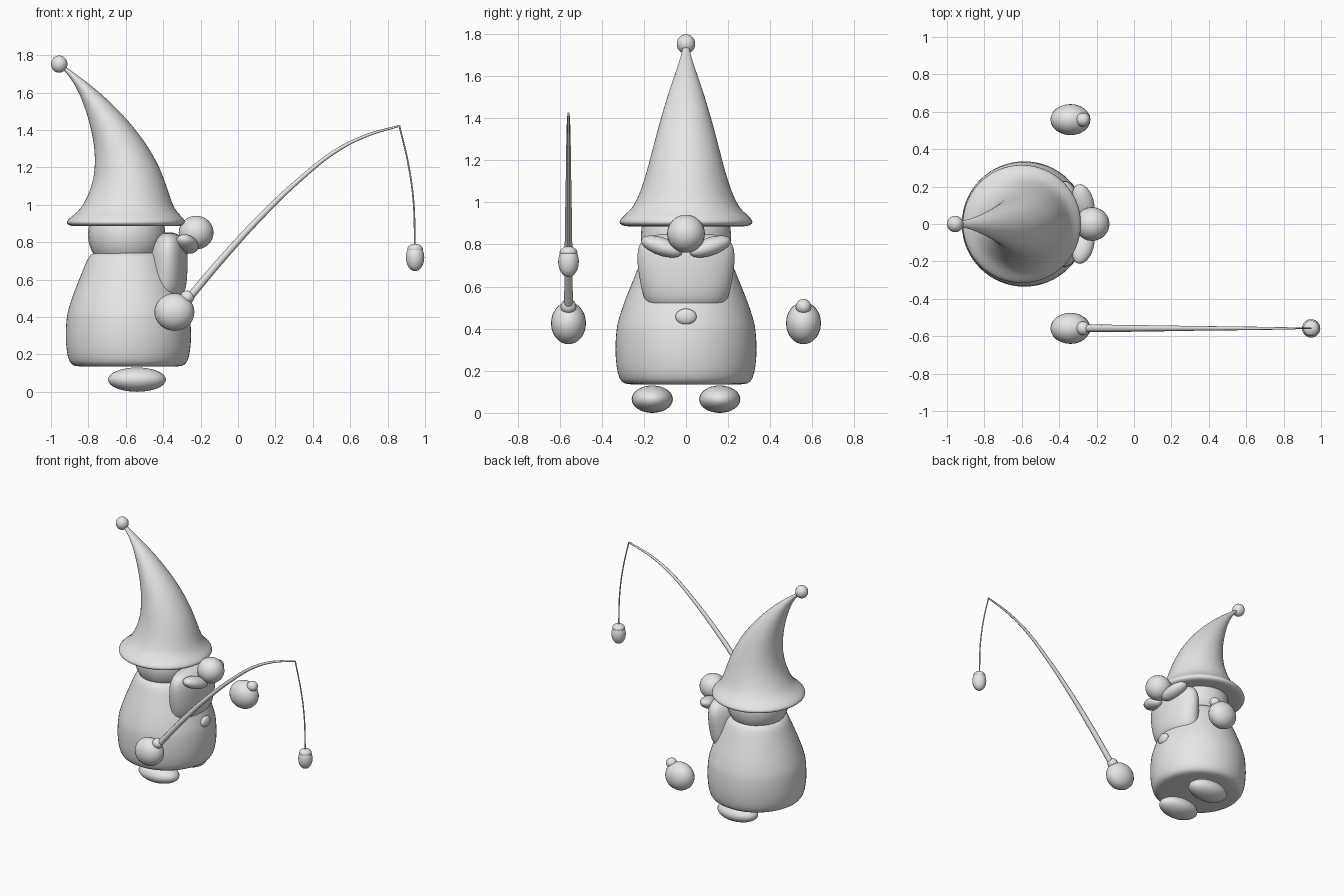
import bpy
import bmesh
import math
from mathutils import Matrix, Euler

if "Cube" in bpy.data.objects:
    bpy.data.objects.remove(bpy.data.objects["Cube"], do_unlink=True)

GREY = (0.8, 0.8, 0.8, 1)
clay = bpy.data.materials.new("plain_grey")
clay.use_nodes = True
clay.diffuse_color = GREY
clay.node_tree.nodes["Principled BSDF"].inputs["Base Color"].default_value = GREY


def add_mesh(name, bm):
    bmesh.ops.recalc_face_normals(bm, faces=bm.faces[:])
    for face in bm.faces:
        face.smooth = True
    mesh = bpy.data.meshes.new(name)
    bm.to_mesh(mesh)
    bm.free()
    mesh.materials.append(clay)
    obj = bpy.data.objects.new(name, mesh)
    bpy.context.collection.objects.link(obj)
    return obj


def ellipsoid(name, centre, radii, turn=(0, 0, 0)):
    bm = bmesh.new()
    bmesh.ops.create_uvsphere(bm, u_segments=24, v_segments=16, radius=1)
    rot = Euler([math.radians(a) for a in turn]).to_matrix().to_4x4()
    bm.transform(Matrix.Translation(centre) @ rot @ Matrix.Diagonal((*radii, 1)))
    return add_mesh(name, bm)


def loft(name, rings, sides=32):
    """Stack of level ellipses: (height, centre x, x radius, y radius)."""
    bm = bmesh.new()
    loops = []
    for z, cx, rx, ry in rings:
        angles = [math.tau * i / sides for i in range(sides)]
        loops.append([bm.verts.new((cx + rx * math.cos(a), ry * math.sin(a), z))
                      for a in angles])
    for low, high in zip(loops, loops[1:]):
        for i in range(sides):
            j = (i + 1) % sides
            bm.faces.new((low[i], low[j], high[j], high[i]))
    bm.faces.new(loops[0][::-1])
    bm.faces.new(loops[-1])
    obj = add_mesh(name, bm)
    sub = obj.modifiers.new("smooth", "SUBSURF")
    sub.levels = sub.render_levels = 1
    return obj


def tube(name, points, thickness, y):
    """Tapered tube through (x, z, relative radius) points in a plane."""
    data = bpy.data.curves.new(name, "CURVE")
    data.dimensions = "3D"
    data.bevel_depth = thickness
    data.bevel_resolution = 2
    data.use_fill_caps = True
    spline = data.splines.new("BEZIER")
    spline.bezier_points.add(len(points) - 1)
    for bp, (x, z, r) in zip(spline.bezier_points, points):
        bp.co = (x, y, z)
        bp.radius = r
        bp.handle_left_type = bp.handle_right_type = "AUTO"
    data.materials.append(clay)
    obj = bpy.data.objects.new(name, data)
    bpy.context.collection.objects.link(obj)
    return obj


# Body and head
body = [(0.135, 0.24), (0.135, 0.295), (0.16, 0.32), (0.22, 0.333), (0.3, 0.339),
        (0.39, 0.333), (0.42, 0.328), (0.45, 0.32), (0.52, 0.298), (0.6, 0.265),
        (0.68, 0.233), (0.72, 0.215), (0.745, 0.19), (0.747, 0.15)]
loft("body", [(z, -0.586, r, r) for z, r in body])
ellipsoid("head", (-0.595, 0, 0.84), (0.207, 0.215, 0.205))

# Pointed hat that leans backwards, with a ball on its tip
hat = [(0.888, -0.6, 0.2), (0.884, -0.6, 0.28), (0.89, -0.6, 0.308), (0.905, -0.6, 0.322),
       (0.925, -0.598, 0.31), (0.96, -0.592, 0.268), (1.0, -0.588, 0.238),
       (1.1, -0.58, 0.2), (1.2, -0.591, 0.173), (1.3, -0.62, 0.147),
       (1.4, -0.664, 0.12), (1.5, -0.722, 0.09), (1.6, -0.793, 0.056),
       (1.68, -0.868, 0.028), (1.72, -0.915, 0.018), (1.75, -0.95, 0.014)]
loft("hat", [(z, x, r, r) for z, x, r in hat])
ellipsoid("hat_ball", (-0.956, 0, 1.752), (0.044, 0.044, 0.046))

# Face
loft("beard", [(0.44, -0.44, 0.05, 0.1), (0.5, -0.4, 0.1, 0.18), (0.55, -0.385, 0.11, 0.205),
               (0.65, -0.377, 0.108, 0.225), (0.75, -0.374, 0.106, 0.237),
               (0.81, -0.37, 0.088, 0.222), (0.84, -0.37, 0.058, 0.18),
               (0.853, -0.37, 0.02, 0.1)])
ellipsoid("nose", (-0.224, 0, 0.851), (0.093, 0.09, 0.09))
ellipsoid("button", (-0.268, 0, 0.457), (0.022, 0.05, 0.038))

# Paired parts
for side, s in (("left", 1), ("right", -1)):
    ellipsoid(side + "_moustache", (-0.272, s * 0.115, 0.79),
              (0.057, 0.105, 0.043), (s * 18, 0, s * 15))
    ellipsoid(side + "_foot", (-0.54, s * 0.16, 0.065), (0.155, 0.098, 0.065))
    ellipsoid(side + "_hand", (-0.34, s * 0.558, 0.426), (0.107, 0.083, 0.1))
    ellipsoid(side + "_thumb", (-0.272, s * 0.558, 0.505), (0.038, 0.037, 0.036))

# Fishing rod with line and float
ROD_Y = -0.558
tube("fishing_rod", [(-0.28, 0.48, 1), (-0.07, 0.728, 0.9), (0.14, 0.955, 0.75),
                     (0.33, 1.135, 0.6), (0.52, 1.285, 0.5), (0.68, 1.367, 0.4),
                     (0.863, 1.422, 0.25)], 0.021, ROD_Y)
tube("fishing_line", [(0.863, 1.422, 1), (0.91, 1.22, 1), (0.938, 1.02, 1),
                      (0.946, 0.78, 1)], 0.0045, ROD_Y)
ellipsoid("float", (0.947, ROD_Y, 0.718), (0.049, 0.049, 0.073))
ellipsoid("float_cap", (0.947, ROD_Y, 0.763), (0.042, 0.042, 0.028))
